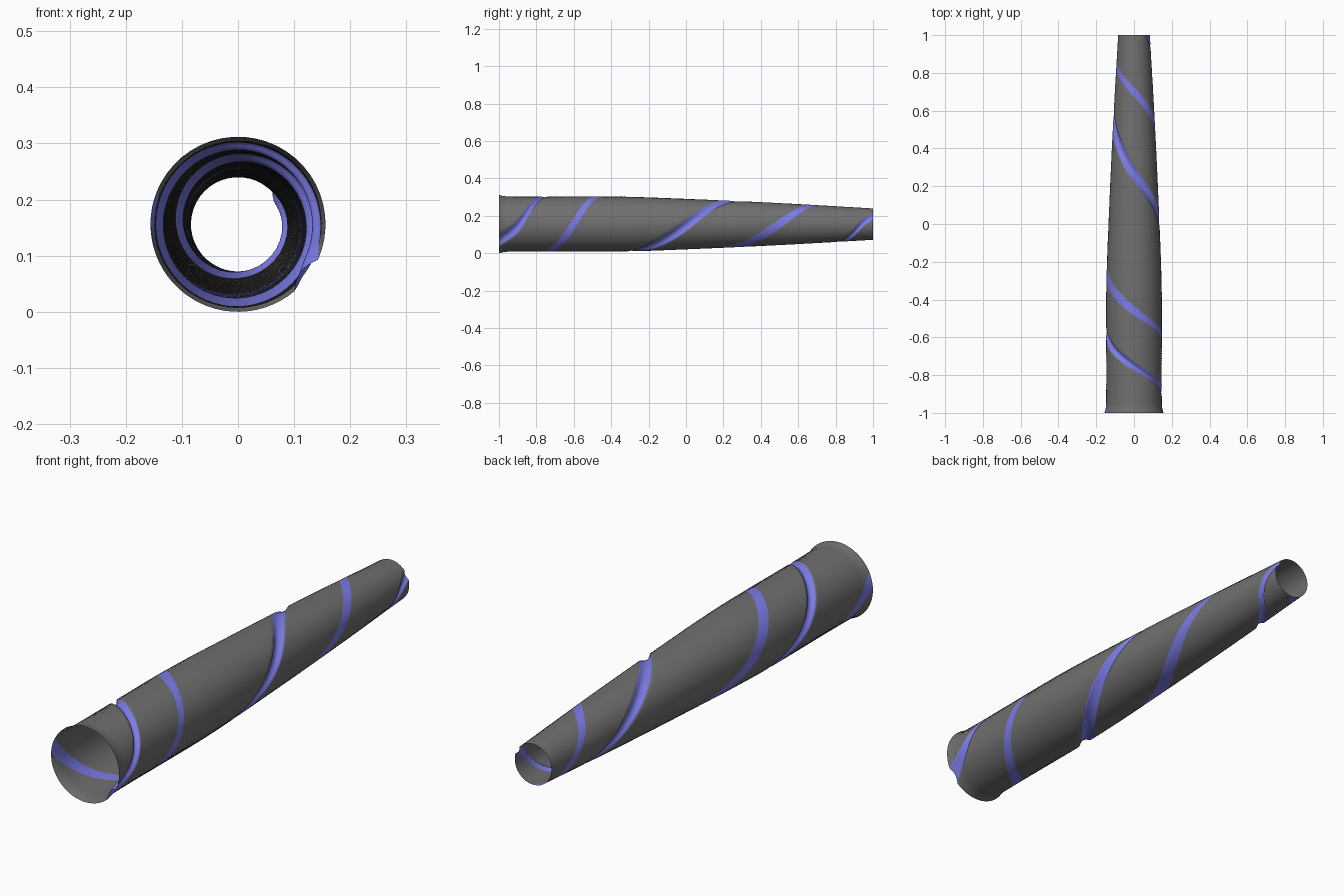
import bpy, bmesh, math

if "Cube" in bpy.data.objects:
    bpy.data.objects.remove(bpy.data.objects["Cube"])

ZC = 0.156
ROWS = 160
BAND = math.radians(26)      # angular width of each coloured stripe
N_BAND, N_GAP = 8, 24        # columns in a stripe / between stripes

# Profile radius along y, and the angle of each spiral stripe along y
RADIUS = [(-1, .156), (-.96, .148), (-.4, .1475), (-.2, .143), (0, .135),
          (.3, .122), (.6, .107), (1, .084)]
GROOVE = [(-1, -37), (-.89, 0), (-.755, 90), (-.57, 180), (-.29, 270), (.01, 360),
          (.265, 450), (.58, 540), (.82, 630), (.94, 720), (1, 750)]
STRIPE = [(-1, -195), (-.76, -90), (-.6, 0), (-.46, 90), (-.23, 180), (.2, 270),
          (.5, 360), (.7, 450), (.855, 540), (1, 620)]


def curve(pts, y):
    """Smooth interpolation through (y, value) points."""
    i = max(k for k in range(len(pts) - 1) if pts[k][0] <= y + 1e-9)
    slope = lambda a, b: (pts[b][1] - pts[a][1]) / (pts[b][0] - pts[a][0])
    (y0, v0), (y1, v1) = pts[i], pts[i + 1]
    h = y1 - y0
    m0 = slope(max(i - 1, 0), i + 1) * h
    m1 = slope(i, min(i + 2, len(pts) - 1)) * h
    t = (y - y0) / h
    return ((2*t**3 - 3*t*t + 1) * v0 + (t**3 - 2*t*t + t) * m0
            + (3*t*t - 2*t**3) * v1 + (t**3 - t*t) * m1)


def ring(y):
    """One twisted cross-section with a rounded groove under stripe one."""
    r = curve(RADIUS, y)
    a = math.radians(curve(GROOVE, y)) - BAND / 2
    b = math.radians(curve(STRIPE, y)) - BAND / 2
    gap = (b - a) % (2 * math.pi) - BAND
    gap2 = 2 * math.pi - 2 * BAND - gap
    pts, ang = [], a
    for kind, (n, width) in enumerate([(N_BAND, BAND), (N_GAP, gap),
                                       (N_BAND, BAND), (N_GAP, gap2)]):
        for k in range(n):
            dip = 0.1 * r * math.sin(math.pi * k / n) ** 0.8 if kind == 0 else 0
            t = ang + width * k / n
            pts.append(((r - dip) * math.cos(t), y, ZC + (r - dip) * math.sin(t)))
        ang += width
    return pts


# Tapered tube: open single-walled surface
bm = bmesh.new()
rows = [[bm.verts.new(p) for p in ring(-1 + 2 * i / ROWS)] for i in range(ROWS + 1)]
cols = len(rows[0])
for lo, hi in zip(rows, rows[1:]):
    for k in range(cols):
        j = (k + 1) % cols
        f = bm.faces.new((lo[k], lo[j], hi[j], hi[k]))
        f.smooth = True
        f.material_index = 1 if k % (N_BAND + N_GAP) < N_BAND else 0
bm.normal_update()
bmesh.ops.reverse_faces(bm, faces=[f for f in bm.faces if
                        f.normal.x * f.calc_center_median().x
                        + f.normal.z * (f.calc_center_median().z - ZC) < 0])
me = bpy.data.meshes.new("spiral_tube")
bm.to_mesh(me)
bm.free()
tube = bpy.data.objects.new("spiral_tube", me)
bpy.context.collection.objects.link(tube)

# Grey body and violet stripes
for name, col in (("body_grey", (.16, .16, .16, 1)), ("stripe_violet", (.2, .2, .8, 1))):
    m = bpy.data.materials.new(name)
    m.diffuse_color = col
    m.use_nodes = True
    m.node_tree.nodes["Principled BSDF"].inputs["Base Color"].default_value = m.diffuse_color
    me.materials.append(m)
